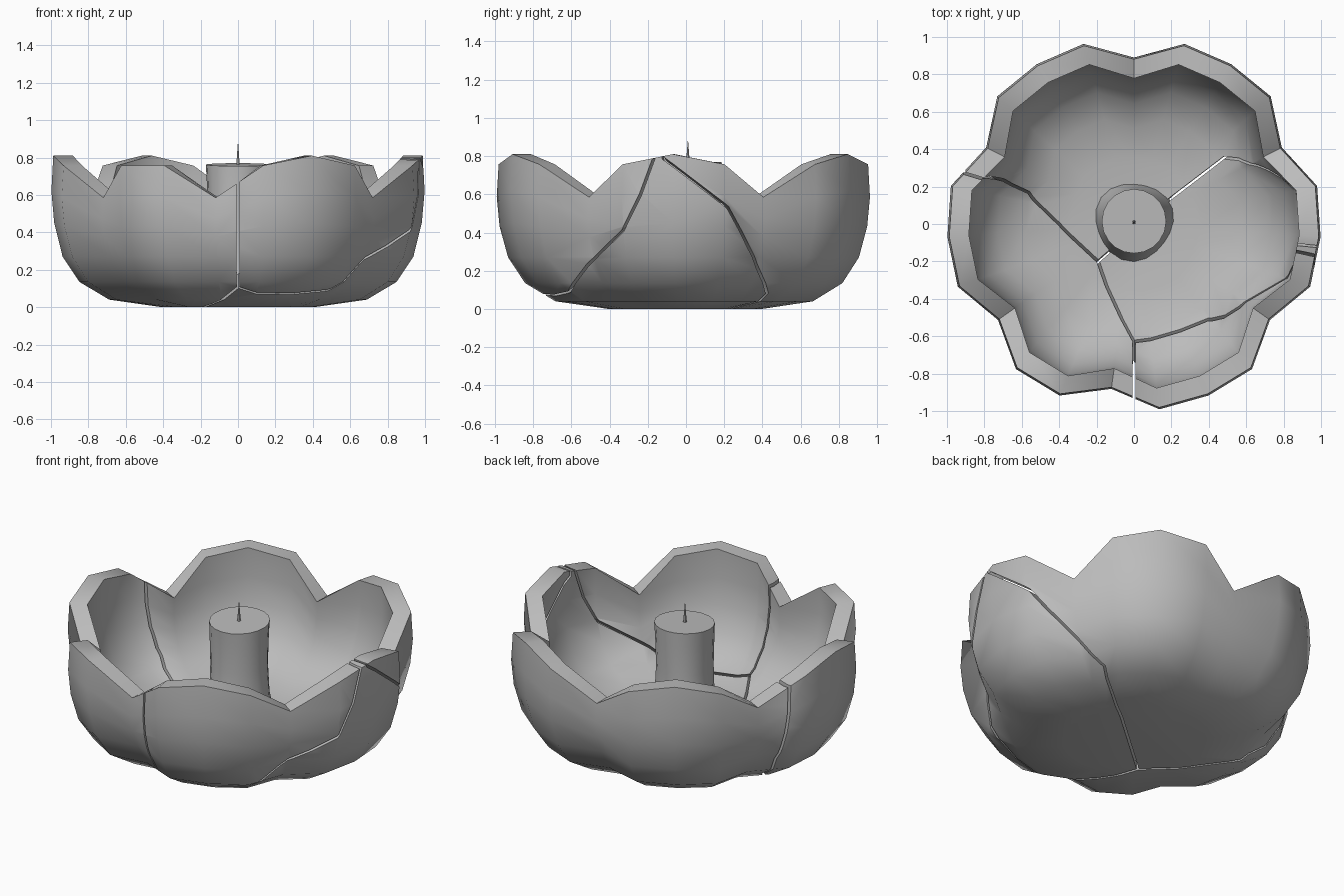
import bpy, bmesh, math
from mathutils import Vector

if "Cube" in bpy.data.objects:
    bpy.data.objects.remove(bpy.data.objects["Cube"], do_unlink=True)

stone = bpy.data.materials.new("grey stone")
stone.use_nodes = True
GREY = (0.5, 0.5, 0.5, 1)
stone.diffuse_color = GREY
stone.node_tree.nodes["Principled BSDF"].inputs["Base Color"].default_value = GREY


def add_object(name, bm):
    bmesh.ops.recalc_face_normals(bm, faces=bm.faces[:])
    mesh = bpy.data.meshes.new(name)
    bm.to_mesh(mesh)
    bm.free()
    mesh.materials.append(stone)
    obj = bpy.data.objects.new(name, mesh)
    bpy.context.collection.objects.link(obj)
    return obj


def smooth(obj, angle):
    bpy.ops.object.select_all(action='DESELECT')
    obj.select_set(True)
    bpy.context.view_layer.objects.active = obj
    bpy.ops.object.shade_smooth_by_angle(angle=math.radians(angle))


def skin_rings(bm, rings):
    """Join rings of points with quads and cap both ends."""
    rows = [[bm.verts.new(p) for p in ring] for ring in rings]
    n = len(rows[0])
    for a, b in zip(rows, rows[1:]):
        for i in range(n):
            j = (i + 1) % n
            bm.faces.new((a[i], a[j], b[j], b[i]))
    bm.faces.new(rows[0])
    bm.faces.new(rows[-1])


# Bowl: six petals, the front one on the right-hand side a column narrower
COLUMNS = 23
NOTCHES = (0, 4, 8, 12, 15, 19)
PEAKS = (2, 6, 10, 17, 21)
OUTER = [(0.41, 0.0), (0.69, 0.04), (0.85, 0.135), (0.94, 0.27),
         (0.985, 0.45), (1.0, 0.62), (0.99, 0.81)]
INNER = [(0.36, 0.1), (0.58, 0.14), (0.73, 0.21), (0.82, 0.32),
         (0.87, 0.47), (0.89, 0.63), (0.885, 0.81)]


def bowl_ring(radius, height, lobe):
    points = []
    for i in range(COLUMNS):
        angle = math.pi / 2 - math.tau * i / COLUMNS
        notch = i in NOTCHES
        rim = 0.585 if notch else 0.81 if i in PEAKS else 0.757
        r = radius * (1 - lobe if notch else 1)
        # Upper rows follow the scalloped rim
        base = 0.27
        z = height
        if height > base:
            z = base + (height - base) * (rim - base) / (0.81 - base)
        points.append((r * math.cos(angle), r * math.sin(angle), z))
    return points


bm = bmesh.new()
profile = [(r, z, 0.11) for r, z in OUTER] + [(r, z, 0.12) for r, z in reversed(INNER)]
profile[0] = (*OUTER[0], 0.03)
profile[-1] = (*INNER[0], 0.03)
skin_rings(bm, [bowl_ring(*row) for row in profile])
bowl = add_object("bowl", bm)

# Cracks: thin ribbons cut through the wall toward a point inside the bowl
HUB = Vector((0, 0, 0.6))
CRACKS = {
    "long_crack": [(0, -1.0, 0.9), (0, -0.97, 0.4), (0, -0.78, 0.085),
                   (-0.23, -0.24, 0), (-0.48, 0, 0.01), (-0.7, 0.21, 0.05),
                   (-0.86, 0.29, 0.2), (-0.93, 0.29, 0.5), (-0.95, 0.27, 0.95)],
    "front_crack": [(0, -0.78, 0.085), (0.1, -0.76, 0.06), (0.3, -0.7, 0.06),
                    (0.48, -0.62, 0.08), (0.67, -0.53, 0.22), (0.92, -0.33, 0.41),
                    (0.97, -0.24, 0.6), (0.99, -0.17, 0.8), (1.0, -0.15, 0.95)],
    "side_crack": [(0.99, -0.14, 0.95), (0.985, -0.12, 0.79), (0.96, 0.22, 0.53),
                   (0.84, 0.38, 0.25), (0.61, 0.45, 0.05), (0.23, 0.16, 0),
                   (-0.23, -0.24, 0)],
}


def crack_cutter(name, path, half_width=0.007):
    pts = [Vector(p) - HUB for p in path]
    rings = []
    for i, p in enumerate(pts):
        along = pts[min(i + 1, len(pts) - 1)] - pts[max(i - 1, 0)]
        side = along.cross(p).normalized() * half_width
        near, far = HUB + p * 0.7, HUB + p * 1.15
        rings.append([near - side, near + side, far + side, far - side])
    bm = bmesh.new()
    skin_rings(bm, rings)
    cutter = add_object(name, bm)
    cutter.hide_render = True
    return cutter


for name, path in CRACKS.items():
    cutter = crack_cutter(name, path)
    cut = bowl.modifiers.new(name, 'BOOLEAN')
    cut.operation = 'DIFFERENCE'
    cut.solver = 'EXACT'
    cut.object = cutter
    bpy.context.view_layer.objects.active = bowl
    bpy.ops.object.modifier_apply(modifier=name)
    bpy.data.objects.remove(cutter, do_unlink=True)
smooth(bowl, 48)


# Candle: waisted column with a slightly uneven top
def candle_ring(radius, height, wobble):
    ring = []
    for i in range(20):
        a = math.tau * i / 20
        r = radius * (1 + wobble * math.sin(3 * a + height * 4))
        z = height + (0.008 * math.sin(a) if height > 0.7 else 0)
        ring.append((r * math.cos(a), 0.015 + r * math.sin(a), z))
    return ring


bm = bmesh.new()
skin_rings(bm, [candle_ring(*row) for row in (
    (0.215, 0.06, 0.05), (0.195, 0.16, 0.05), (0.17, 0.32, 0.03),
    (0.163, 0.5, 0.02), (0.168, 0.68, 0.01), (0.172, 0.762, 0))])
smooth(add_object("candle", bm), 40)

# Wick
bm = bmesh.new()
bmesh.ops.create_cone(bm, cap_ends=True, segments=6, radius1=0.012, radius2=0.001, depth=0.14)
bmesh.ops.translate(bm, verts=bm.verts[:], vec=(0, 0.01, 0.81))
add_object("wick", bm)
